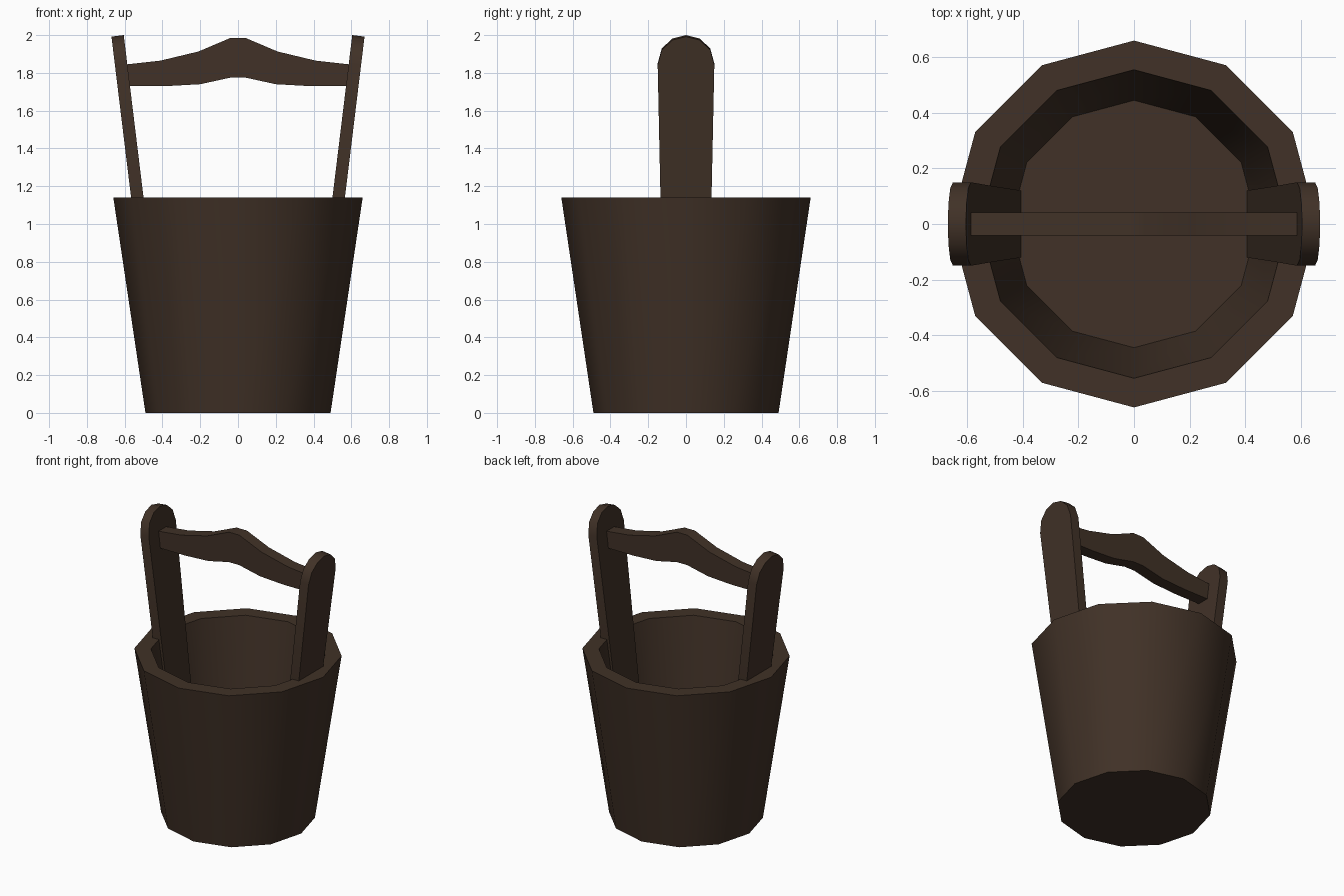
import bpy, bmesh, math
from mathutils import Vector

cube = bpy.data.objects.get("Cube")
if cube:
    bpy.data.objects.remove(cube)

wood = bpy.data.materials.new("dark_wood")
colour = (0.052, 0.031, 0.020, 1)
wood.diffuse_color = colour
wood.use_nodes = True
wood.node_tree.nodes["Principled BSDF"].inputs["Base Color"].default_value = colour


def finish(bm, name):
    bmesh.ops.recalc_face_normals(bm, faces=bm.faces)
    mesh = bpy.data.meshes.new(name)
    bm.to_mesh(mesh)
    bm.free()
    mesh.materials.append(wood)
    obj = bpy.data.objects.new(name, mesh)
    bpy.context.collection.objects.link(obj)
    bpy.ops.object.select_all(action='DESELECT')
    obj.select_set(True)
    bpy.context.view_layer.objects.active = obj
    bpy.ops.object.shade_smooth_by_angle(angle=math.radians(40))
    return obj


def prism(points, offset, name):
    """Solid from a flat outline swept along an offset."""
    bm = bmesh.new()
    face = bm.faces.new([bm.verts.new(p) for p in points])
    new = bmesh.ops.extrude_face_region(bm, geom=[face], use_keep_orig=True)["geom"]
    bmesh.ops.translate(bm, vec=Vector(offset),
                        verts=[g for g in new if isinstance(g, bmesh.types.BMVert)])
    return finish(bm, name)


# Tapered twelve-sided bucket: outer wall, flat rim, inner wall, raised floor
SIDES = 12
bm = bmesh.new()
rings = []
for r, z in [(0.49, 0), (0.66, 1.14), (0.555, 1.14), (0.445, 0.37)]:
    rings.append([bm.verts.new((r * math.cos(math.tau * i / SIDES),
                                r * math.sin(math.tau * i / SIDES), z))
                  for i in range(SIDES)])
for low, high in zip(rings, rings[1:]):
    for i in range(SIDES):
        j = (i + 1) % SIDES
        bm.faces.new((low[i], low[j], high[j], high[i]))
bm.faces.new(rings[0])
bm.faces.new(rings[-1])
finish(bm, "bucket")

# Leaning uprights with rounded tops, standing inside the wall
half = [(0.12, 0.34), (0.135, 1.14), (0.15, 1.85), (0.128, 1.93), (0.072, 1.982)]
outline = half + [(0, 2.0)] + [(-y, z) for y, z in reversed(half)]
for side, name in ((1, "left_upright"), (-1, "right_upright")):
    points = [(side * (0.50 + 0.122 * (z - 1.14)), y, z) for y, z in outline]
    prism(points, (side * 0.065, 0, -0.008), name)

# Arched crossbar handle
top = [(0.59, 1.845), (0.41, 1.865), (0.21, 1.913), (0.04, 1.985)]
bottom = [(0.04, 1.775), (0.20, 1.74), (0.38, 1.73), (0.575, 1.73)]
right_half = top + [(-x, z) for x, z in reversed(top)]
profile = right_half + [(-x, z) for x, z in reversed(bottom)] + bottom
prism([(x, -0.042, z) for x, z in profile], (0, 0.084, 0), "handle")
